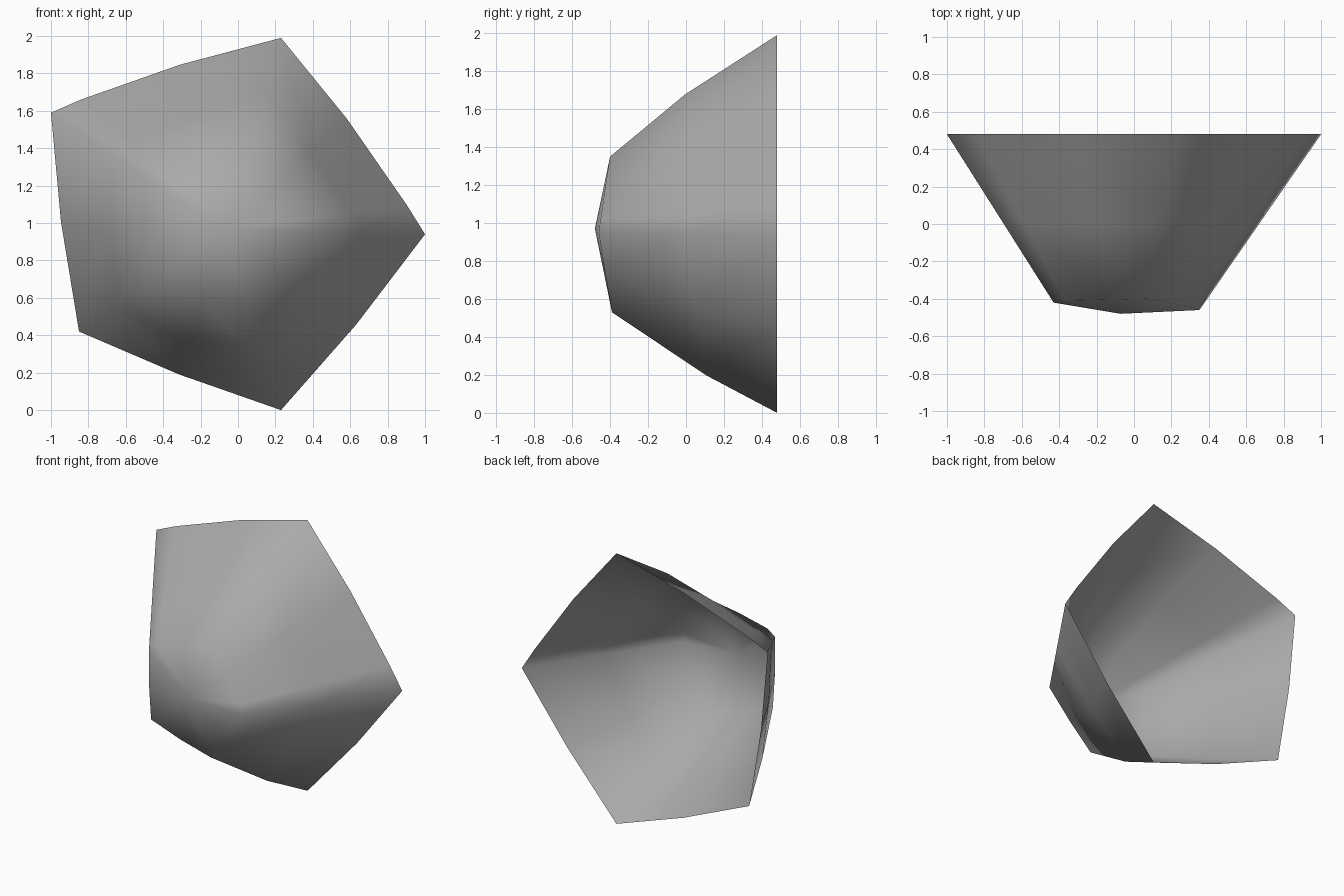
import bpy
import bmesh
from mathutils import Vector

default_cube = bpy.data.objects.get("Cube")
if default_cube:
    bpy.data.objects.remove(default_cube, do_unlink=True)

BACK = 0.48
APEX = Vector((-0.07, -0.48, 0.97))


def make_material(name, color):
    material = bpy.data.materials.new(name)
    material.use_nodes = True
    material.diffuse_color = color
    material.node_tree.nodes["Principled BSDF"].inputs["Base Color"].default_value = color
    return material


def push_out(point, amount):
    """Move a point away from the long axis of the rock."""
    offset = point - APEX
    return point + Vector((offset.x, 0, offset.z)) * amount


def corner_rib(rim_x, rim_z, inner, along, bulge):
    """One ridge of the rock: rim point, bulged middle point, point on the cap edge."""
    rim = Vector((rim_x, BACK, rim_z))
    cap = Vector(inner)
    return [rim, push_out(rim.lerp(cap, along), bulge), cap]


def side_rib(first, second):
    """A rib halfway along a wide side, slightly swollen."""
    return [push_out((a + b) / 2, 0.025) for a, b in zip(first, second)]


# Corner ridges, clockwise seen from the front; two of them are narrow bevels
left_low = corner_rib(-1, 1.59, (-0.43, -0.42, 1.21), 0.54, 0)
left_high = corner_rib(-0.84, 1.66, (-0.37, -0.41, 1.26), 0.54, 0)
top = corner_rib(0.23, 1.99, (0.07, -0.4, 1.35), 0.55, 0.06)
right_high = corner_rib(0.9, 1.1, (0.33, -0.45, 1.02), 0.52, 0)
right_low = corner_rib(1, 0.94, (0.35, -0.46, 0.95), 0.52, 0)
bottom = corner_rib(0.23, 0, (0.05, -0.39, 0.53), 0.43, 0.04)
lower_left = corner_rib(-0.85, 0.42, (-0.42, -0.41, 0.69), 0.5, 0.02)

corners = [left_low, left_high, top, right_high, right_low, bottom, lower_left]
bevels = (left_low, right_high)
ribs = []
for rib, following in zip(corners, corners[1:] + corners[:1]):
    ribs.append(rib)
    if not any(rib is bevel for bevel in bevels):
        ribs.append(side_rib(rib, following))

# Open shell: two bands of faces and a shallow fan for the front cap
bm = bmesh.new()
columns = [[bm.verts.new(point) for point in rib] for rib in ribs]
tip = bm.verts.new(APEX)
for this, following in zip(columns, columns[1:] + columns[:1]):
    for level in range(2):
        bm.faces.new((this[level], following[level], following[level + 1], this[level + 1]))
    bm.faces.new((this[2], following[2], tip))
bmesh.ops.recalc_face_normals(bm, faces=bm.faces[:])
bm.normal_update()
if next(face for face in tip.link_faces).normal.y > 0:
    bmesh.ops.reverse_faces(bm, faces=bm.faces[:])
for face in bm.faces:
    face.smooth = True

mesh = bpy.data.meshes.new("rock_shell")
bm.to_mesh(mesh)
bm.free()
mesh.materials.append(make_material("stone grey", (0.4, 0.4, 0.4, 1)))
rock = bpy.data.objects.new("rock_shell", mesh)
bpy.context.collection.objects.link(rock)
